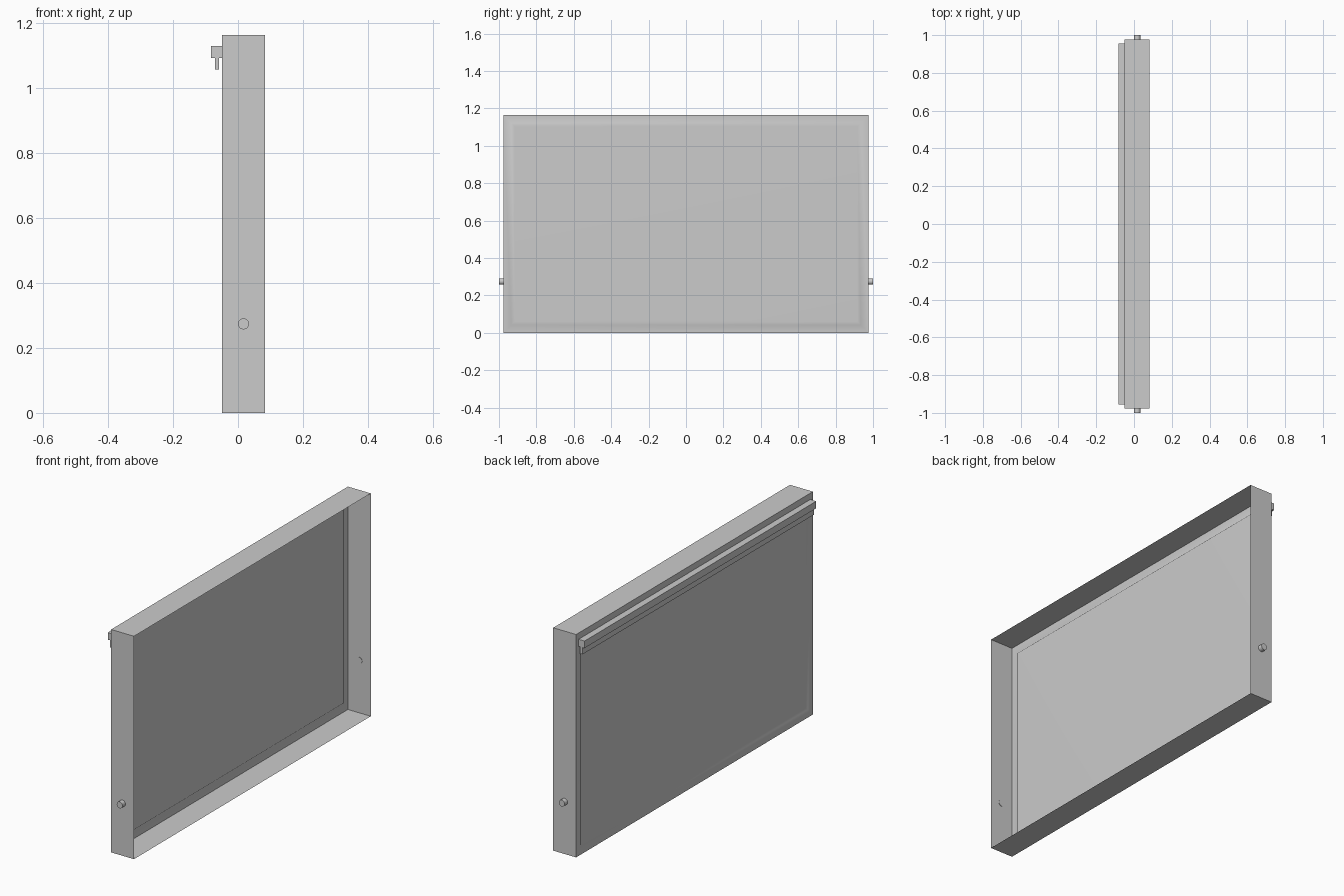
import bpy
import bmesh
import math
from mathutils import Matrix, Vector

default = bpy.data.objects.get("Cube")
if default:
    bpy.data.objects.remove(default, do_unlink=True)

HALF_Y, HEIGHT = 0.976, 1.163      # tray outline
BACK_X, OPEN_X = -0.049, 0.083     # sheet side and open side

grey = bpy.data.materials.new("plain_grey")
grey.use_nodes = True
colour = (0.6, 0.6, 0.6, 1)
grey.diffuse_color = colour
grey.node_tree.nodes["Principled BSDF"].inputs["Base Color"].default_value = colour


def add_object(name, bm):
    mesh = bpy.data.meshes.new(name)
    bm.to_mesh(mesh)
    bm.free()
    mesh.materials.append(grey)
    obj = bpy.data.objects.new(name, mesh)
    bpy.context.collection.objects.link(obj)
    return obj


def smooth(obj):
    bpy.ops.object.select_all(action="DESELECT")
    obj.select_set(True)
    bpy.context.view_layer.objects.active = obj
    bpy.ops.object.shade_smooth_by_angle(angle=math.radians(50))


def add_box(name, low, high):
    low, high = Vector(low), Vector(high)
    bm = bmesh.new()
    bmesh.ops.create_cube(bm, size=1, matrix=Matrix.Translation((low + high) / 2)
                          @ Matrix.Diagonal((*(high - low), 1)))
    return add_object(name, bm)


# Sheet tray: rectangular rings from the open rim to the pressed centre panel
bm = bmesh.new()
rings = []
for x, inset in ((OPEN_X, 0), (BACK_X, 0), (BACK_X, 0.042), (BACK_X + 0.016, 0.06)):
    y, low, high = HALF_Y - inset, inset, HEIGHT - inset
    rings.append([bm.verts.new((x, *p)) for p in ((-y, low), (y, low), (y, high), (-y, high))])
for a, b in zip(rings, rings[1:]):
    for i in range(4):
        j = (i + 1) % 4
        bm.faces.new((a[i], a[j], b[j], b[i]))
bm.faces.new(rings[-1])
bmesh.ops.recalc_face_normals(bm, faces=bm.faces)
tray = add_object("panel_tray", bm)
smooth(tray)
weighted = tray.modifiers.new("even_shading", "WEIGHTED_NORMAL")
weighted.keep_sharp = True

# Handle rail with a lip hanging below it
add_box("handle_rail", (-0.083, -0.955, 1.093), (BACK_X, 0.955, 1.13))
add_box("handle_lip", (-0.071, -0.955, 1.057), (-0.058, 0.955, 1.093))

# Hinge pins at both ends
for side, name in ((-1, "front_hinge_pin"), (1, "back_hinge_pin")):
    bm = bmesh.new()
    inner, outer = HALF_Y - 0.002, 1.0
    place = Matrix.Translation((0.017, side * (inner + outer) / 2, 0.274))
    bmesh.ops.create_cone(bm, cap_ends=True, segments=24, radius1=0.017, radius2=0.017,
                          depth=outer - inner,
                          matrix=place @ Matrix.Rotation(math.pi / 2, 4, "X"))
    smooth(add_object(name, bm))
